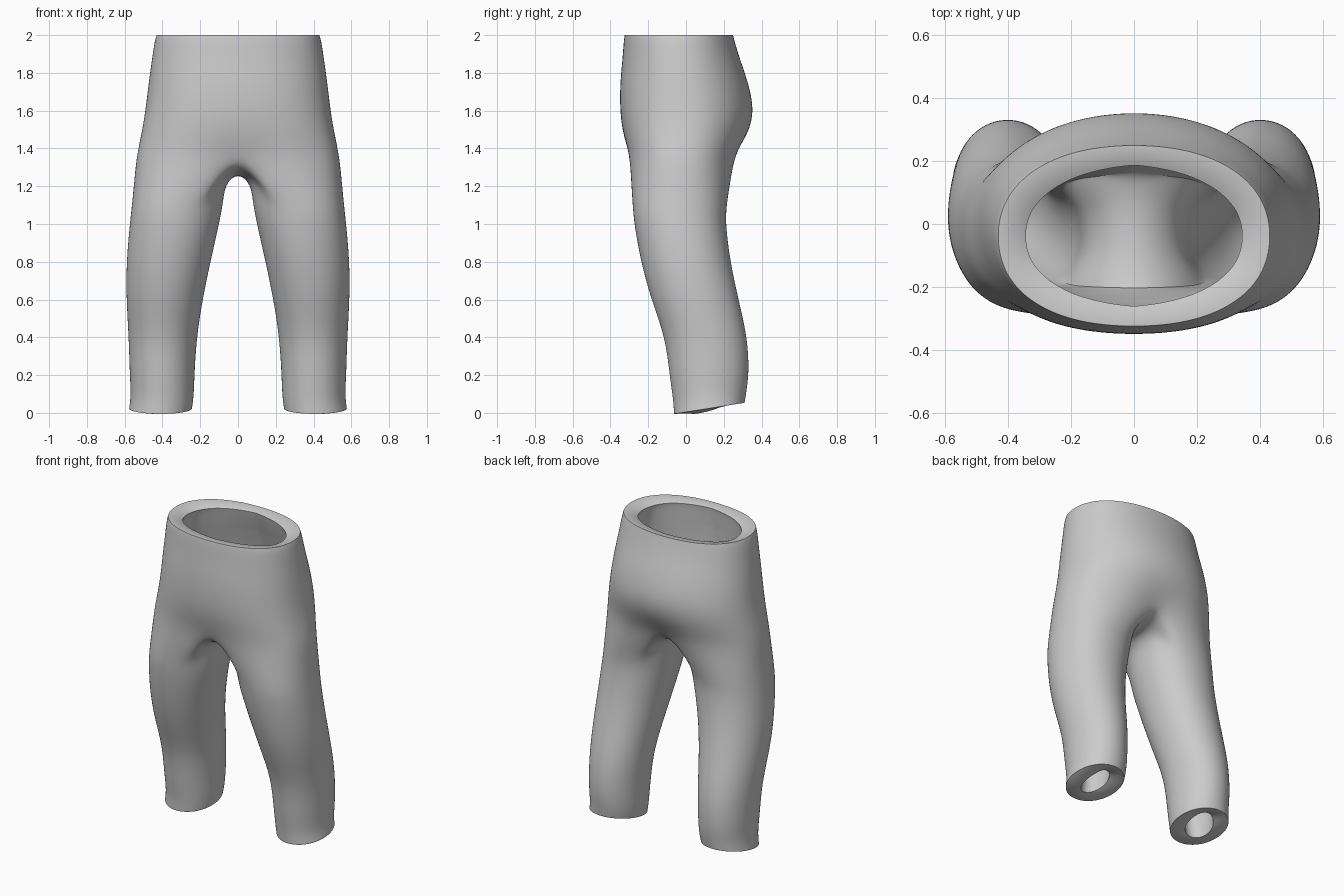
import bpy, bmesh, math
from mathutils import Vector

if "Cube" in bpy.data.objects:
    bpy.data.objects.remove(bpy.data.objects["Cube"])


def oval(deg, x0, x1, yf, yb, z, front=2.0, back=2.0, grow=1.0, tilt=0.0):
    """Point on a rounded oval between x0..x1 and yf..yb; tilt lifts the back."""
    a = math.radians(deg)
    c, s = math.cos(a), math.sin(a)
    power = front if s < 0 else back
    sx = math.copysign(abs(c) ** (2 / power), c) if abs(c) > 1e-6 else 0.0
    sy = math.copysign(abs(s) ** (2 / power), s)
    x = (x0 + x1) / 2 + sx * (x1 - x0) / 2 * grow
    y = (yf + yb) / 2 + sy * (yb - yf) / 2 * grow
    return Vector((x, y, z + tilt * (sy + 1) / 2))


# torso sections: height, half width, front y, back y, front and back squareness
TORSO = [(2.0, .432, -.325, .25, 2.25, 2.2), (1.97, .442, -.33, .257, 2.25, 2.2),
         (1.87, .457, -.337, .287, 2.25, 2.1), (1.74, .475, -.35, .334, 2.3, 2.05),
         (1.6, .491, -.35, .362, 2.4, 2.05), (1.48, .511, -.335, .333, 2.5, 2.15)]
# leg sections: height, inner x, outer x, front y, back y, tilt
LEG = [(1.1, .08, .562, -.283, .215, 0), (1.0, .10, .573, -.275, .21, 0),
       (.8, .145, .592, -.24, .235, 0), (.6, .187, .592, -.185, .279, 0),
       (.4, .218, .579, -.11, .326, 0), (.2, .23, .574, -.088, .335, .02),
       (.07, .233, .567, -.068, .321, .045), (-.006, .243, .577, -.064, .311, .06)]

bm = bmesh.new()


def ring(points):
    return [bm.verts.new(p) for p in points]


def bridge(upper, lower, closed):
    n = len(upper)
    for i in range(n if closed else n - 1):
        j = (i + 1) % n
        bm.faces.new((upper[i], lower[i], lower[j], upper[j]))


# right half of the torso, front middle round to back middle
half_angles = [-90 + 18 * i for i in range(11)]
rows = [ring(oval(a, -w, w, yf, yb, z, pf, pb, 1.012) for a in half_angles)
        for z, w, yf, yb, pf, pb in TORSO]

# hip line, closed underneath by the crotch curve
hip_pts = [oval(a, -.537, .537, -.314, .277, 1.36, 2.55, 2.3, 1.012) for a in half_angles]
hip_pts[0] += Vector((0, .03, -.015))
hip_pts[-1] += Vector((0, -.045, -.01))
crotch_pts = [Vector((0, y, z)) for y, z in
              [(.14, 1.295), (.06, 1.275), (-.02, 1.27), (-.10, 1.275), (-.19, 1.295)]]
hip = ring(hip_pts)
rows.append(hip)
for up, low in zip(rows, rows[1:]):
    bridge(up, low, False)

# right leg, blended from the hip opening
leg_angles = [-112.5 + 22.5 * i for i in range(16)]
leg_pts = []
for z, x0, x1, yf, yb, t in LEG:
    p = 2.2 if z > .9 else 2.05
    leg_pts.append([oval(a, x0, x1, yf, yb, z, p, p, 1.02, t) for a in leg_angles])
blend = []
for i, (p, q) in enumerate(zip(hip_pts + crotch_pts, leg_pts[0])):
    m = p.lerp(q, .5 if i < 11 else .85)
    m.z = p.z * .5 + q.z * .5 + (.03 if i > 10 else 0)
    blend.append(m)
loops = [hip + ring(crotch_pts), ring(blend)] + [ring(pts) for pts in leg_pts]
for up, low in zip(loops, loops[1:]):
    bridge(up, low, True)

for f in bm.faces:
    f.smooth = True
mesh = bpy.data.meshes.new("trousers")
bm.to_mesh(mesh)
bm.free()
trousers = bpy.data.objects.new("trousers", mesh)
bpy.context.collection.objects.link(trousers)

# wall is a little thinner at the front and back of the waist
wall = trousers.vertex_groups.new(name="wall")
for v in mesh.vertices:
    middle = max(0, 1 - abs(v.co.x) / .4) * max(0, min(1, (v.co.z - 1.5) / .3))
    wall.add([v.index], 1 - .3 * middle, 'REPLACE')

# mirror to the left side, smooth, then thicken inwards
mirror = trousers.modifiers.new("mirror", 'MIRROR')
mirror.merge_threshold = .001
sub = trousers.modifiers.new("smooth", 'SUBSURF')
sub.levels = sub.render_levels = 3
shell = trousers.modifiers.new("thickness", 'SOLIDIFY')
shell.thickness = .092
shell.offset = -1
shell.vertex_group = "wall"

# soften the rims slightly
soft = trousers.modifiers.new("rim", 'BEVEL')
soft.limit_method = 'ANGLE'
soft.angle_limit = math.radians(50)
soft.width = .008
soft.segments = 2

bpy.context.view_layer.objects.active = trousers
trousers.select_set(True)
for name in ("mirror", "smooth", "thickness", "rim"):
    bpy.ops.object.modifier_apply(modifier=name)
bpy.ops.object.shade_smooth()
